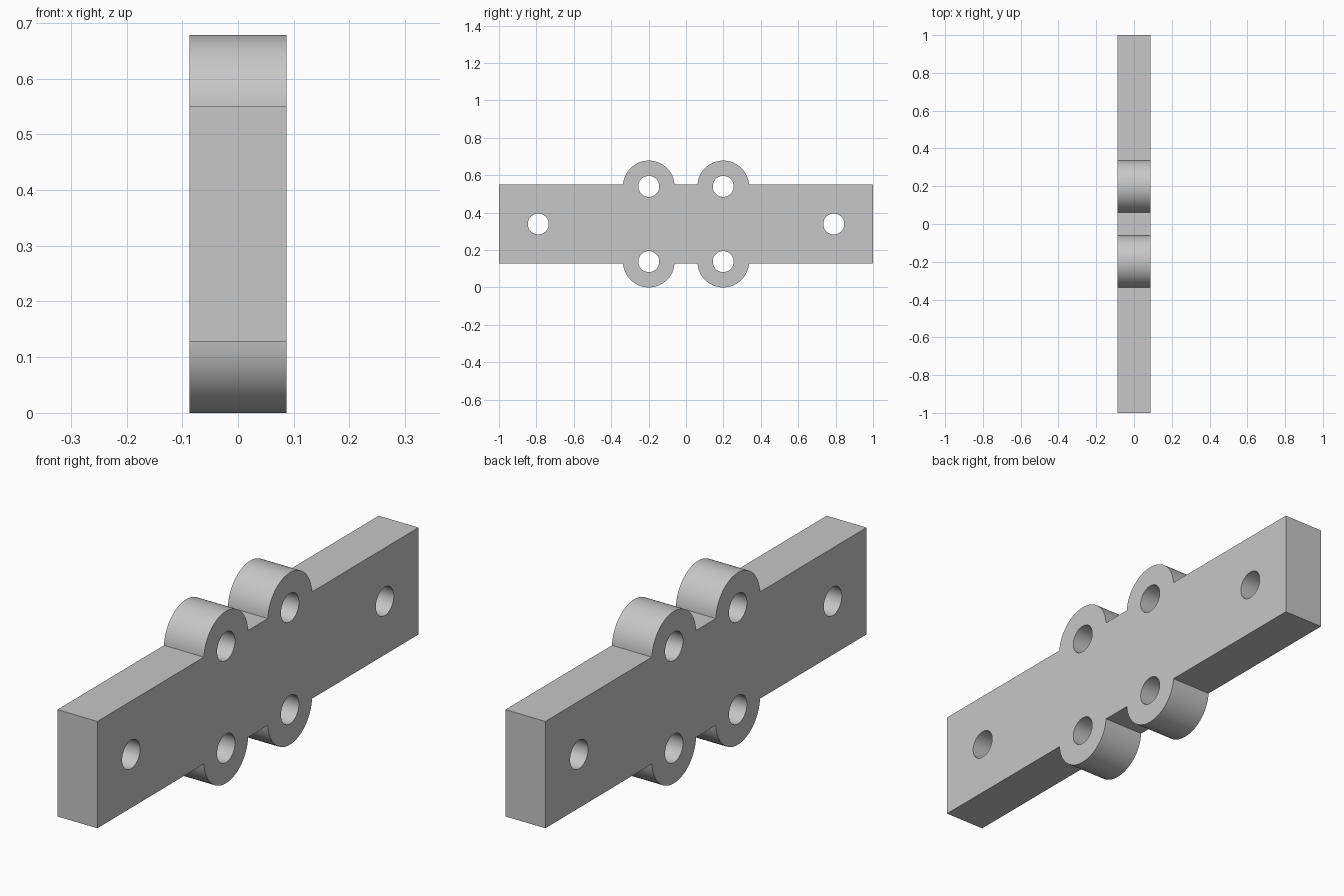
import bpy
import bmesh
from math import asin, cos, sin, pi, radians
from mathutils import Vector

cube = bpy.data.objects.get("Cube")
if cube:
    bpy.data.objects.remove(cube, do_unlink=True)

THICK = 0.174           # plate thickness along x
HALF_LEN, HALF_H = 1.0, 0.2105
LOBE_Y, LOBE_Z, LOBE_R = 0.199, 0.201, 0.138
HOLE_R, END_HOLE_Y = 0.056, 0.79
MID_Z = LOBE_Z + LOBE_R

grey = bpy.data.materials.new("plain grey")
grey.use_nodes = True
colour = (0.57, 0.57, 0.57, 1)
grey.diffuse_color = colour
grey.node_tree.nodes["Principled BSDF"].inputs["Base Color"].default_value = colour


def arc(cy, cz, r, start, end, steps):
    """Points along an arc in the plate's plane, both ends included."""
    angles = [start + (end - start) * i / steps for i in range(steps + 1)]
    return [(cy + r * cos(a), cz + r * sin(a)) for a in angles]


def add_loop(bm, points):
    verts = [bm.verts.new((-THICK / 2, y, z + MID_Z)) for y, z in points]
    return [bm.edges.new((v, verts[i - 1])) for i, v in enumerate(verts)]


# Outline: lower edge with two lobes, then the same edge turned half a circle
dip = asin((HALF_H - LOBE_Z) / LOBE_R)
lower = [(-HALF_LEN, -HALF_H)]
for side in (-1, 1):
    lower += arc(side * LOBE_Y, -LOBE_Z, LOBE_R, pi + dip, 2 * pi - dip, 40)
lower.append((HALF_LEN, -HALF_H))
outline = lower + [(-y, -z) for y, z in lower]

bm = bmesh.new()
edges = add_loop(bm, outline)

# Holes: one in each lobe and one near each end
centres = [(s * LOBE_Y, t * LOBE_Z) for s in (-1, 1) for t in (-1, 1)]
centres += [(s * END_HOLE_Y, 0) for s in (-1, 1)]
for cy, cz in centres:
    edges += add_loop(bm, arc(cy, cz, HOLE_R, 0, 2 * pi, 48)[:-1])

# Fill between the loops and extrude to thickness
bmesh.ops.triangle_fill(bm, edges=edges, use_beauty=True, normal=Vector((-1, 0, 0)))
ext = bmesh.ops.extrude_face_region(bm, geom=bm.faces[:], use_keep_orig=True)
top = [g for g in ext["geom"] if isinstance(g, bmesh.types.BMVert)]
bmesh.ops.translate(bm, verts=top, vec=(THICK, 0, 0))
bmesh.ops.recalc_face_normals(bm, faces=bm.faces[:])

mesh = bpy.data.meshes.new("lobed_plate")
bm.to_mesh(mesh)
bm.free()
mesh.materials.append(grey)
plate = bpy.data.objects.new("lobed_plate", mesh)
bpy.context.collection.objects.link(plate)

# Smooth the round walls, keep the rims sharp
bpy.ops.object.select_all(action="DESELECT")
plate.select_set(True)
bpy.context.view_layer.objects.active = plate
bpy.ops.object.shade_smooth_by_angle(angle=radians(30))
